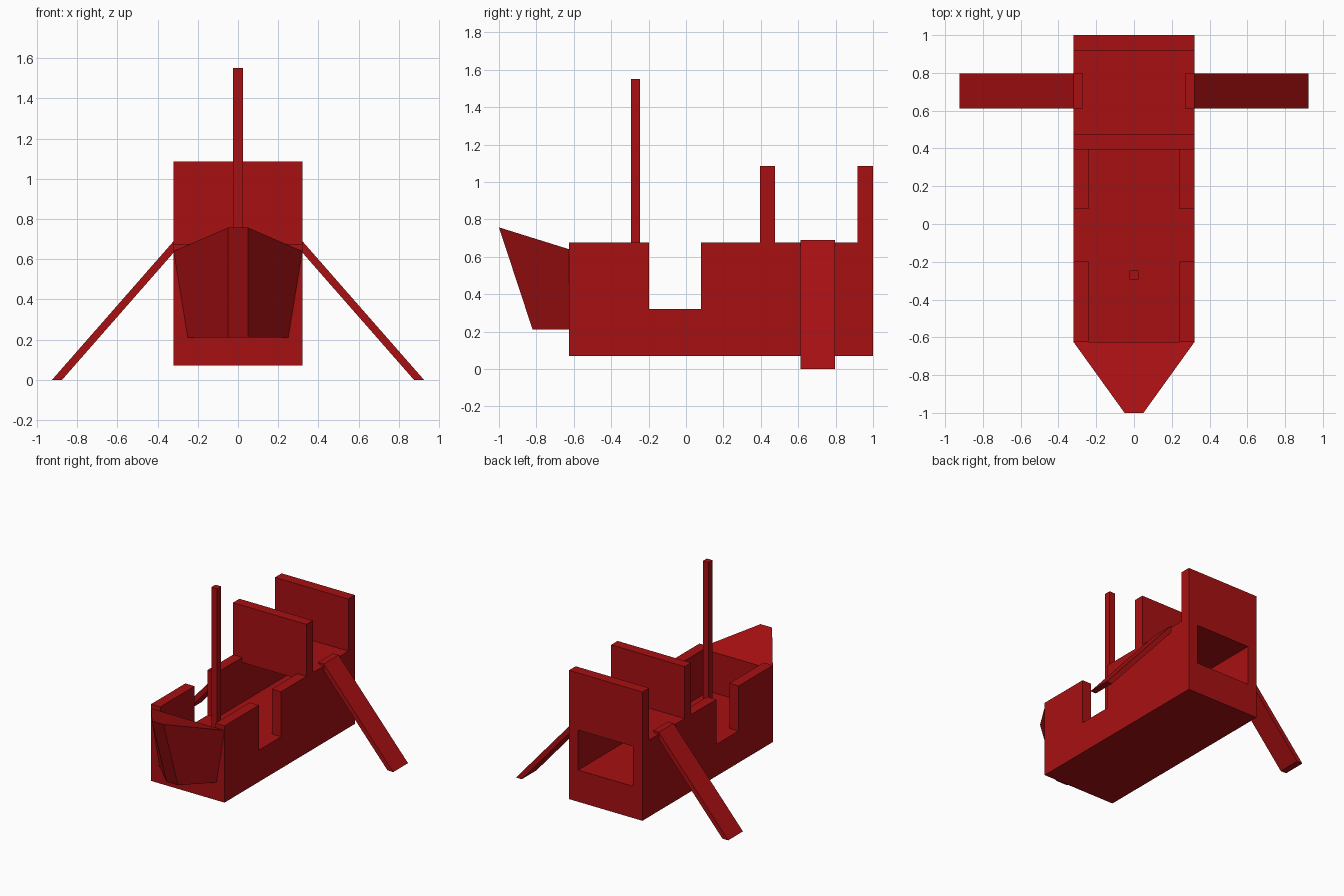
import bpy
import bmesh

cube = bpy.data.objects.get("Cube")
if cube:
    bpy.data.objects.remove(cube, do_unlink=True)

red = bpy.data.materials.new("deep red")
RED = (0.39, 0.005, 0.006, 1)
red.diffuse_color = RED
red.use_nodes = True
red.node_tree.nodes["Principled BSDF"].inputs["Base Color"].default_value = RED


def loft(name, ring_a, ring_b):
    """Solid between two matching rings of points."""
    bm = bmesh.new()
    a = [bm.verts.new(p) for p in ring_a]
    b = [bm.verts.new(p) for p in ring_b]
    bm.faces.new(a)
    bm.faces.new(b)
    for i in range(len(a)):
        j = (i + 1) % len(a)
        bm.faces.new((a[i], a[j], b[j], b[i]))
    bmesh.ops.recalc_face_normals(bm, faces=bm.faces)
    mesh = bpy.data.meshes.new(name)
    bm.to_mesh(mesh)
    bm.free()
    mesh.materials.append(red)
    obj = bpy.data.objects.new(name, mesh)
    bpy.context.collection.objects.link(obj)
    return obj


def extrude_y(name, profile, y0, y1):
    """Extrude an x-z profile along y."""
    return loft(name, [(x, y0, z) for x, z in profile],
                [(x, y1, z) for x, z in profile])


def box(name, x0, x1, y0, y1, z0, z1):
    return extrude_y(name, [(x0, z0), (x1, z0), (x1, z1), (x0, z1)], y0, y1)


# Main dimensions
HALF, INNER = 0.32, 0.24
FRONT, BACK = -0.625, 1.0
KEEL, FLOOR, RAIL, PANEL_TOP = 0.07, 0.32, 0.675, 1.085

# Hull floor and the rear deck over an open tunnel
box("hull_floor", -HALF, HALF, FRONT, BACK, KEEL, FLOOR)
box("rear_deck", -INNER, INNER, 0.395, BACK, 0.635, RAIL)

# Upright panels across the deck
box("middle_panel", -HALF, HALF, 0.395, 0.475, RAIL, PANEL_TOP)
box("rear_panel", -HALF, HALF, 0.917, BACK, RAIL, PANEL_TOP)

# Mast standing on the floor
box("mast", -0.025, 0.025, -0.295, -0.245, FLOOR, 1.55)

# Side walls with a gap amidships, and slanted side struts
for side, s in (("left", 1), ("right", -1)):
    box(side + "_front_wall", s * INNER, s * HALF, FRONT, -0.198, FLOOR, RAIL)
    box(side + "_rear_wall", s * INNER, s * HALF, 0.08, BACK, FLOOR, RAIL)
    extrude_y(side + "_strut",
              [(s * 0.27, 0.69), (s * 0.32, 0.69), (s * 0.925, 0), (s * 0.875, 0)],
              0.612, 0.796)

# Tapered bow
loft("bow",
     [(-0.32, FRONT, 0.64), (0.32, FRONT, 0.64), (0.25, FRONT, 0.21), (-0.25, FRONT, 0.21)],
     [(-0.05, -1, 0.757), (0.05, -1, 0.757), (0.05, -0.82, 0.21), (-0.05, -0.82, 0.21)])
